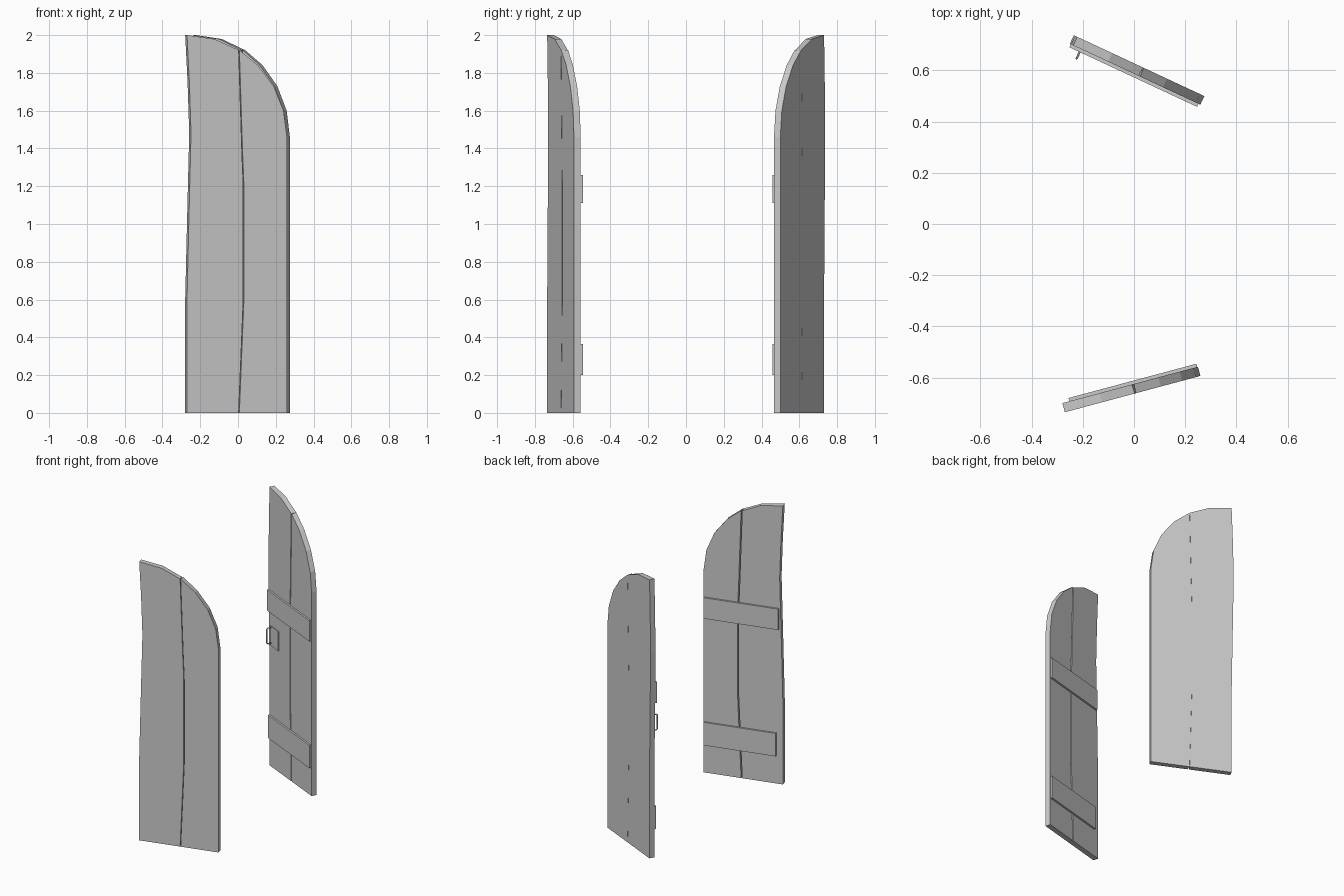
import bpy, bmesh
from math import sin, cos, radians, acos, degrees
from mathutils import Matrix, Vector

if "Cube" in bpy.data.objects:
    bpy.data.objects.remove(bpy.data.objects["Cube"])

W, T = 0.548, 0.037          # leaf width, plank thickness
SPRING, RISE = 1.46, 0.54    # arch spring height and rise
SEAM_TOP = 0.285
SEAM_ANGLE = degrees(acos(SEAM_TOP / W))


def leaf_frame(origin, angle, inward):
    """Local u (along leaf), n (inward), z up, mapped to world."""
    a = radians(angle)
    u = Vector((cos(a), sin(a), 0))
    n = Vector((-sin(a), cos(a), 0)) * inward
    m = Matrix((u, n, (0, 0, 1))).transposed().to_4x4()
    return Matrix.Translation((*origin, 0)) @ m


def prism(name, frame, outer, inner, n0, n1):
    """Solid between two matching (u, z) outlines at depths n0 and n1."""
    bm = bmesh.new()
    a = [bm.verts.new(frame @ Vector((u, n0, z))) for u, z in outer]
    b = [bm.verts.new(frame @ Vector((u, n1, z))) for u, z in inner]
    bm.faces.new(a)
    bm.faces.new(b)
    for i in range(len(a)):
        j = (i + 1) % len(a)
        bm.faces.new((a[i], a[j], b[j], b[i]))
    bmesh.ops.recalc_face_normals(bm, faces=bm.faces)
    me = bpy.data.meshes.new(name)
    bm.to_mesh(me)
    bm.free()
    ob = bpy.data.objects.new(name, me)
    bpy.context.collection.objects.link(ob)
    return ob


def box(name, frame, u0, u1, n0, n1, z0, z1):
    o = [(u0, z0), (u1, z0), (u1, z1), (u0, z1)]
    return prism(name, frame, o, o, n0, n1)


def arc(angles):
    return [(W * cos(radians(t)), SPRING + RISE * sin(radians(t))) for t in angles]


def build_leaf(prefix, frame, bow, gap_out, batten_starts, batten_end):
    # bowed meeting edge and bowed seam between the two planks
    edge = [(bow * d, z) for d, z in
            ((0, 1.75 + 0.25), (0.013, 1.75), (0.022, 1.48), (0.011, 1.05), (0, 0.6), (0, 0))]
    seam = [(SEAM_TOP + bow * d, z) for d, z in
            ((0, 0), (0.025, 0.6), (0.025, 1.2), (0.017, 1.4))]
    top = [(SEAM_TOP, SPRING + RISE * sin(radians(SEAM_ANGLE)))]

    def left(g):
        return [(u - g, z) for u, z in seam + top] + arc([74]) + edge

    def right(g):
        return ([(u + g, z) for u, z in reversed(seam + top)]
                + [(W, 0)] + arc([0, 15, 30, 45]))

    gap_in = 0.004
    prism(prefix + "_meeting_plank", frame, left(gap_out), left(gap_in), 0, T)
    prism(prefix + "_hinge_plank", frame, right(gap_out), right(gap_in), 0, T)
    # battens on the inner face
    for tag, start, z0, z1 in (("lower", batten_starts[0], 0.20, 0.365),
                               ("upper", batten_starts[1], 1.11, 1.26)):
        box(f"{prefix}_{tag}_batten", frame, start, batten_end, T, T + 0.013, z0, z1)


front = leaf_frame((-0.27, -0.735), 15, 1)
back = leaf_frame((-0.222, 0.731), -25, -1)
build_leaf("front_leaf", front, 1.0, 0.002, (0.045, 0.028), W - 0.003)
build_leaf("back_leaf", back, -0.65, 0.0005, (0.0, -0.01), W - 0.008)

# latch plate and pull handle on the back leaf
box("latch_plate", back, 0.018, 0.12, T, T + 0.005, 0.87, 1.01)
cu = bpy.data.curves.new("pull_handle", 'CURVE')
cu.dimensions = '3D'
cu.bevel_depth = 0.004
cu.bevel_resolution = 1
cu.use_fill_caps = True
path = [(0, 0.894), (0.034, 0.894), (0.041, 0.901),
        (0.041, 0.999), (0.034, 1.006), (0, 1.006)]
sp = cu.splines.new('POLY')
sp.points.add(len(path) - 1)
for p, (n, z) in zip(sp.points, path):
    p.co = (*(back @ Vector((0.034, T + n, z))), 1)
bpy.context.collection.objects.link(bpy.data.objects.new("pull_handle", cu))
